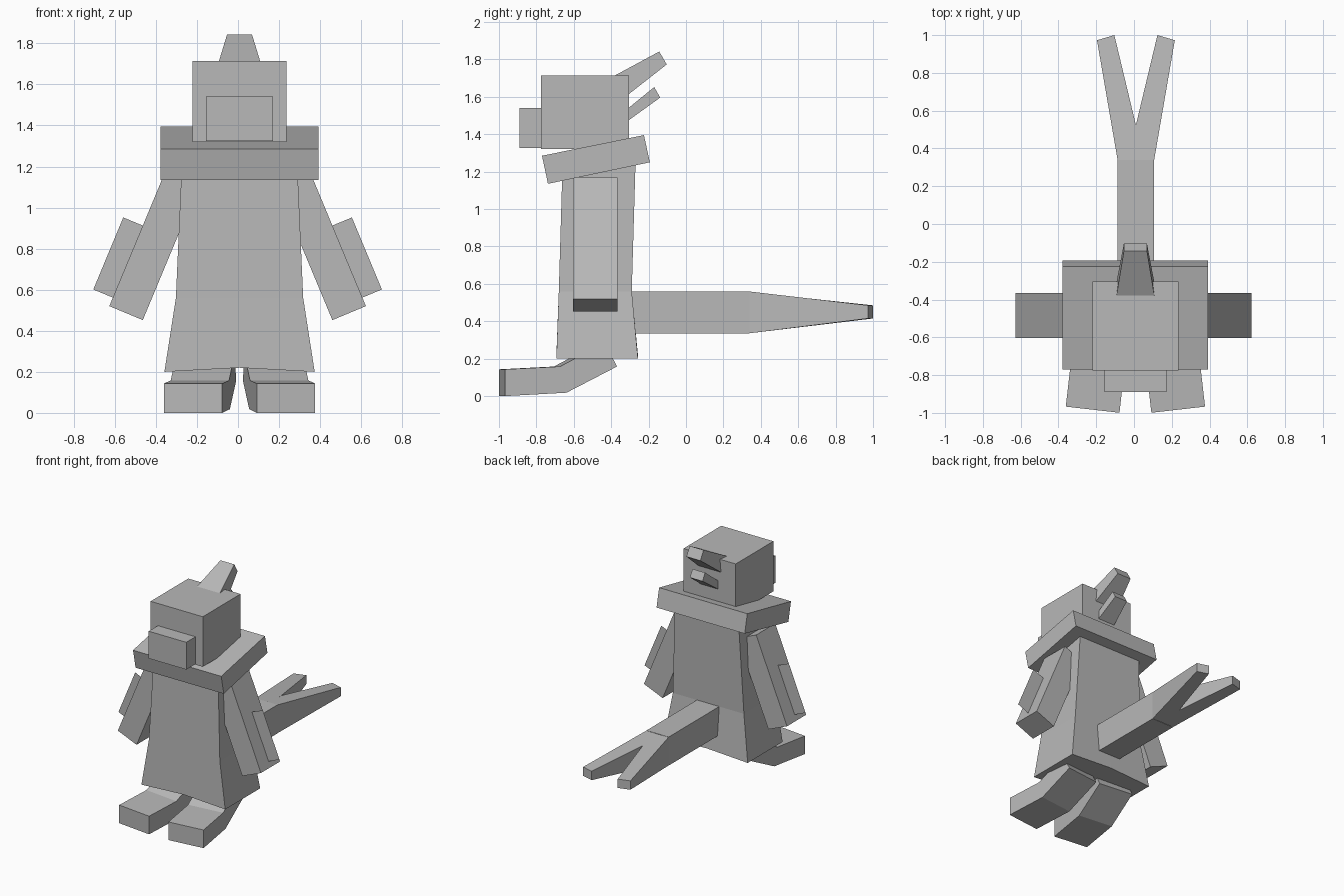
import bpy, bmesh, math
from mathutils import Vector

if "Cube" in bpy.data.objects:
    bpy.data.objects.remove(bpy.data.objects["Cube"])

CX = 0.0075  # symmetry line of the body

grey = bpy.data.materials.new("plain grey")
grey.diffuse_color = (0.48, 0.48, 0.48, 1)
grey.use_nodes = True
grey.node_tree.nodes["Principled BSDF"].inputs["Base Color"].default_value = grey.diffuse_color


def loft(name, rings):
    """Solid skin through matching rings of points, with closed ends."""
    bm = bmesh.new()
    vs = [[bm.verts.new(p) for p in r] for r in rings]
    n = len(rings[0])
    for a, b in zip(vs, vs[1:]):
        for i in range(n):
            j = (i + 1) % n
            bm.faces.new((a[i], a[j], b[j], b[i]))
    bm.faces.new(vs[0])
    if len(vs) > 1:
        bm.faces.new(vs[-1])
    bmesh.ops.recalc_face_normals(bm, faces=bm.faces)
    me = bpy.data.meshes.new(name)
    bm.to_mesh(me)
    bm.free()
    me.materials.append(grey)
    ob = bpy.data.objects.new(name, me)
    bpy.context.collection.objects.link(ob)
    return ob


def span(half, p, q, cx=CX):
    """Ring of four points: x width about cx, between (y, z) points p and q."""
    return [(cx - half, *p), (cx + half, *p), (cx + half, *q), (cx - half, *q)]


# head and snout
loft("head", [span(0.228, (-0.775, z), (-0.305, z)) for z in (1.32, 1.715)])
loft("snout", [span(0.164, (y, 1.325), (y, 1.54)) for y in (-0.89, -0.77)])

# swept-back horns
loft("upper_horn", [span(0.11, (-0.36, 1.572), (-0.44, 1.682)),
                    span(0.061, (-0.103, 1.773), (-0.143, 1.842))])
loft("lower_horn", [span(0.085, (-0.40, 1.407), (-0.40, 1.465)),
                    span(0.055, (-0.138, 1.596), (-0.17, 1.652))])

# tilted collar
loft("collar", [span(0.385, (-0.738, 1.135), (-0.193, 1.25)),
                span(0.385, (-0.77, 1.285), (-0.225, 1.395))])


# robe: flared skirt below, torso above, hem raised at the middle
def robe_ring(half, y0, y1, z, lift=0.0):
    return [(CX - half, y0, z), (CX, y0, z + lift), (CX + half, y0, z),
            (CX + half, y1, z), (CX, y1, z + lift), (CX - half, y1, z)]


loft("robe", [robe_ring(0.366, -0.693, -0.257, 0.2, 0.02),
              robe_ring(0.31, -0.68, -0.29, 0.56),
              robe_ring(0.28, -0.66, -0.27, 1.24)])

# arms with a flat outer flap
a = math.radians(22.6)
for s, side in ((-1, "left"), (1, "right")):
    up = Vector((-s * math.sin(a), 0, math.cos(a)))
    out = Vector((s * math.cos(a), 0, math.sin(a)))
    hem = Vector((s * 0.625 - 0.002, 0, 0.52))  # lower outer corner

    def arm_ring(t):
        o = hem + up * t
        i = o - out * 0.177
        return [(o.x, -0.603, o.z), (o.x, -0.365, o.z),
                (i.x, -0.365, i.z), (i.x, -0.603, i.z)]

    loft(side + "_arm", [arm_ring(0), arm_ring(0.702)])
    mid = hem + Vector((0, -0.484, 0))
    loft(side + "_arm_flap", [[mid + up * 0.045, mid + up * 0.045 + out * 0.103,
                               mid + up * 0.425 + out * 0.103, mid + up * 0.425]])

# feet: flat toe, raised heel, turned outwards
yaw = math.radians(6.5)
profile = [((0, 0.0), (0, 0.143)), ((0.33, 0.018), (0.295, 0.158)),
           ((0.602, 0.158), (0.535, 0.285))]
for s, side in ((-1, "left"), (1, "right")):
    def foot_point(w, p):
        return (CX + s * (0.2265 + w * math.cos(yaw) - p[0] * math.sin(yaw)),
                -0.983 + p[0] * math.cos(yaw) + w * math.sin(yaw), p[1])

    loft(side + "_foot", [[foot_point(-0.143, lo), foot_point(0.143, lo),
                           foot_point(0.143, hi), foot_point(-0.143, hi)]
                          for lo, hi in profile])

# forked tail
TX = 0.01
loft("tail", [span(0.097, (y, 0.335), (y, 0.56), TX) for y in (-0.42, 0.34)])
for s, side in ((-1, "left"), (1, "right")):
    def fork_ring(outer, inner, z0, z1):
        return [(TX + s * p[0], p[1], z) for p, z in
                ((outer, z0), (inner, z0), (inner, z1), (outer, z1))]

    loft(side + "_tail_fork", [fork_ring((0.097, 0.34), (-0.05, 0.315), 0.336, 0.559),
                               fork_ring((0.206, 0.973), (0.114, 1.0), 0.415, 0.485)])
